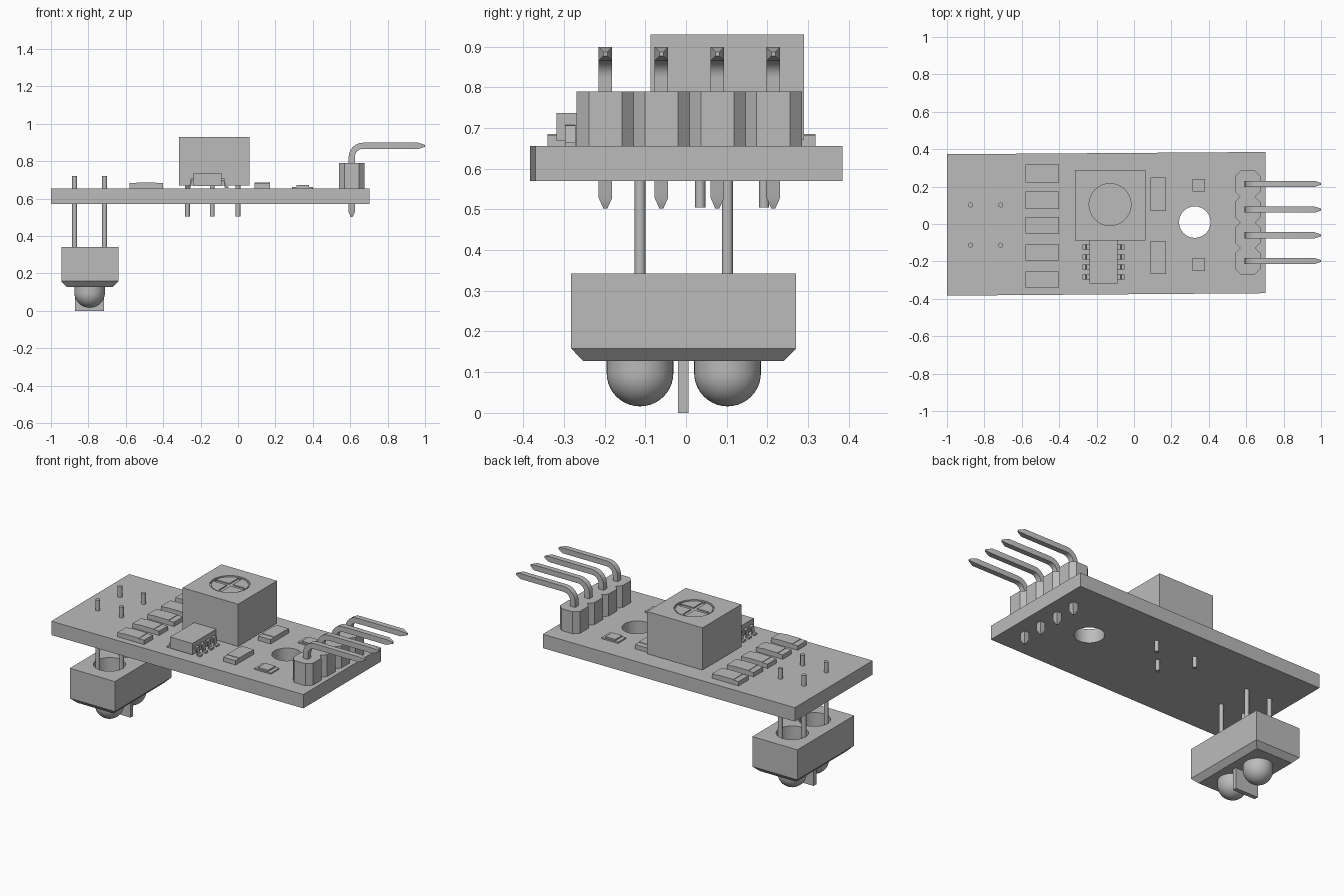
import bpy, bmesh, math
from mathutils import Vector

if "Cube" in bpy.data.objects:
    bpy.data.objects.remove(bpy.data.objects["Cube"], do_unlink=True)

GREY = (0.5, 0.5, 0.5, 1)
grey = bpy.data.materials.new("plain grey")
grey.use_nodes = True
grey.diffuse_color = GREY
grey.node_tree.nodes["Principled BSDF"].inputs["Base Color"].default_value = GREY

BOTTOM, TOP = 0.57, 0.655


def finish(bm, name, smooth=False):
    bmesh.ops.recalc_face_normals(bm, faces=bm.faces)
    mesh = bpy.data.meshes.new(name)
    bm.to_mesh(mesh)
    bm.free()
    mesh.materials.append(grey)
    obj = bpy.data.objects.new(name, mesh)
    bpy.context.collection.objects.link(obj)
    if smooth:
        bpy.ops.object.select_all(action='DESELECT')
        obj.select_set(True)
        bpy.context.view_layer.objects.active = obj
        bpy.ops.object.shade_smooth_by_angle(angle=math.radians(35))
    return obj


def prism(name, outline, z0, z1, smooth=False):
    bm = bmesh.new()
    face = bm.faces.new([bm.verts.new((x, y, z0)) for x, y in outline])
    side = bmesh.ops.extrude_face_region(bm, geom=[face])
    top = [v for v in side["geom"] if isinstance(v, bmesh.types.BMVert)]
    bmesh.ops.translate(bm, verts=top, vec=(0, 0, z1 - z0))
    return finish(bm, name, smooth)


def box(name, x0, x1, y0, y1, z0, z1):
    return prism(name, [(x0, y0), (x1, y0), (x1, y1), (x0, y1)], z0, z1)


def cylinder(name, x, y, r, z0, z1, n=32):
    ring = [(x + r * math.cos(i * math.tau / n), y + r * math.sin(i * math.tau / n))
            for i in range(n)]
    return prism(name, ring, z0, z1, True)


def cut(target, cutter):
    mod = target.modifiers.new("cut", 'BOOLEAN')
    mod.operation = 'DIFFERENCE'
    mod.solver = 'EXACT'
    mod.object = cutter
    bpy.context.view_layer.objects.active = target
    bpy.ops.object.modifier_apply(modifier=mod.name)
    bpy.data.objects.remove(cutter, do_unlink=True)


def sweep(name, stations, axis):
    """Rectangular bar along (x, z) or (y, z) stations: centre, normal, half sizes."""
    bm = bmesh.new()
    rings = []
    for centre, normal, a, b in stations:
        c, n = Vector(centre), Vector(normal)
        rings.append([bm.verts.new(c + n * s * a + axis * t * b)
                      for s, t in ((-1, -1), (1, -1), (1, 1), (-1, 1))])
    for r, q in zip(rings, rings[1:]):
        for i in range(4):
            j = (i + 1) % 4
            bm.faces.new((r[i], r[j], q[j], q[i]))
    bm.faces.new(rings[0])
    bm.faces.new(rings[-1])
    return finish(bm, name, True)


# Circuit board with mounting hole
board = prism("circuit_board", [(-1, -0.383), (0.703, -0.37), (0.703, 0.385), (-1, 0.373)],
              BOTTOM, TOP)
cut(board, cylinder("hole_cutter", 0.325, 0.01, 0.084, 0.5, 0.7, 48))

# Adjustment block with recessed screw and three legs
trimmer = box("trimmer_block", -0.315, 0.062, -0.087, 0.29, 0.67, 0.93)
SX, SY = -0.128, 0.104
cut(trimmer, cylinder("recess_cutter", SX, SY, 0.112, 0.918, 1, 48))
screw = cylinder("trimmer_screw", SX, SY, 0.104, 0.90, 0.926, 48)
cut(screw, box("slot_cutter", SX - 0.095, SX + 0.095, SY - 0.012, SY + 0.012, 0.919, 1))
cut(screw, box("slot_cutter", SX - 0.012, SX + 0.012, SY - 0.095, SY + 0.095, 0.919, 1))
for x, y in ((-0.27, 0.192), (0.0, 0.192), (-0.138, 0.035)):
    cylinder("trimmer_leg", x, y, 0.0125, 0.505, 0.68, 12)

# Chip with gull-wing legs
box("chip_body", -0.238, -0.087, -0.318, -0.08, 0.668, 0.737)
CX = -0.1625
for side in (-1, 1):
    for k in range(4):
        y = -0.284 + 0.054 * k
        path = [(0.07, 0.702), (0.088, 0.702), (0.094, 0.662), (0.112, 0.660)]
        normals = [(0, 1), (0.6, 0.8), (0.6, 0.8), (0, 1)]
        sweep("chip_leg", [((CX + side * px, y, pz), (side * nx, 0, nz), 0.005, 0.013)
                           for (px, pz), (nx, nz) in zip(path, normals)], Vector((0, 1, 0)))


# Surface-mounted parts with metal end caps
def chip_part(name, x0, x1, y0, y1, height, along_x):
    z = TOP + height
    if along_x:
        c = (x1 - x0) * 0.2
        box(name + "_body", x0 + c, x1 - c, y0, y1, TOP, z)
        for a, b in ((x0, x0 + c), (x1 - c, x1)):
            box(name + "_cap", a, b, y0, y1, TOP, z - 0.003)
    else:
        c = (y1 - y0) * 0.2
        box(name + "_body", x0, x1, y0 + c, y1 - c, TOP, z)
        for a, b in ((y0, y0 + c), (y1 - c, y1)):
            box(name + "_cap", x0, x1, a, b, TOP, z - 0.003)


for y0, y1 in ((0.222, 0.318), (0.08, 0.173), (-0.05, 0.038), (-0.195, -0.11), (-0.34, -0.255)):
    chip_part("resistor", -0.58, -0.4, y0, y1, 0.03, True)
for y0, y1 in ((0.07, 0.248), (-0.268, -0.09)):
    chip_part("capacitor", 0.088, 0.172, y0, y1, 0.03, False)
for y0, y1 in ((0.168, 0.245), (-0.255, -0.176)):
    box("indicator_base", 0.29, 0.402, y0, y1, TOP, TOP + 0.008)
    box("indicator_lens", 0.312, 0.38, y0 + 0.005, y1 - 0.005, TOP, TOP + 0.017)

# Pin header: notched blocks and bent square pins
HX, PITCH, PIN = 0.608, 0.1375, 0.0165
for k in range(4):
    y = -0.198 + PITCH * k
    h, w, n = PITCH / 2 + 0.002, 0.068, 0.03
    prism("header_block", [(HX - w, y - h + n), (HX - w + n, y - h), (HX + w - n, y - h),
                           (HX + w, y - h + n), (HX + w, y + h - n), (HX + w - n, y + h),
                           (HX - w + n, y + h), (HX - w, y + h - n)], TOP, 0.79)
    stations = [((HX, y, 0.502), (1, 0, 0), 0.005, 0.005),
                ((HX, y, 0.528), (1, 0, 0), PIN, PIN)]
    R, Z = 0.06, 0.882
    for i in range(7):
        a = math.pi / 2 * i / 6
        stations.append(((HX + R - R * math.cos(a), y, Z - R + R * math.sin(a)),
                         (math.cos(a), 0, -math.sin(a)), PIN, PIN))
    stations += [((0.965, y, Z), (0, 0, -1), PIN, PIN), ((1, y, Z), (0, 0, -1), 0.005, 0.005)]
    sweep("header_pin", stations, Vector((0, 1, 0)))

# Sensor housing with chamfered lower rim and two bores
EX, EYS = -0.793, (-0.113, 0.102)
bm = bmesh.new()
loops = []
for z, inset in ((0.127, 0.03), (0.158, 0), (0.342, 0)):
    x0, x1, y0, y1 = -0.945 + inset, -0.639 - inset, -0.282 + inset, 0.27 - inset
    loops.append([bm.verts.new((x, y, z)) for x, y in ((x0, y0), (x1, y0), (x1, y1), (x0, y1))])
for r, q in zip(loops, loops[1:]):
    for i in range(4):
        bm.faces.new((r[i], r[i - 1], q[i - 1], q[i]))
bm.faces.new(loops[0])
bm.faces.new(loops[-1])
housing = finish(bm, "sensor_housing")
box("sensor_divider", -0.871, -0.716, -0.02, 0.006, 0, 0.14)

for y in EYS:
    cut(housing, cylinder("bore_cutter", EX, y, 0.09, 0.2, 0.4, 40))
    # Domed lens: lower half of a sphere, extended upward into the housing
    bm = bmesh.new()
    bmesh.ops.create_uvsphere(bm, u_segments=40, v_segments=20, radius=0.082)
    for v in bm.verts:
        if v.co.z > 0.001:
            v.co.z = 0.13
    bmesh.ops.translate(bm, verts=bm.verts, vec=(EX, y, 0.098))
    finish(bm, "sensor_lens", True)
    for x in (EX - 0.08, EX + 0.08):
        cylinder("sensor_leg", x, y, 0.0135, 0.2, 0.72, 12)
